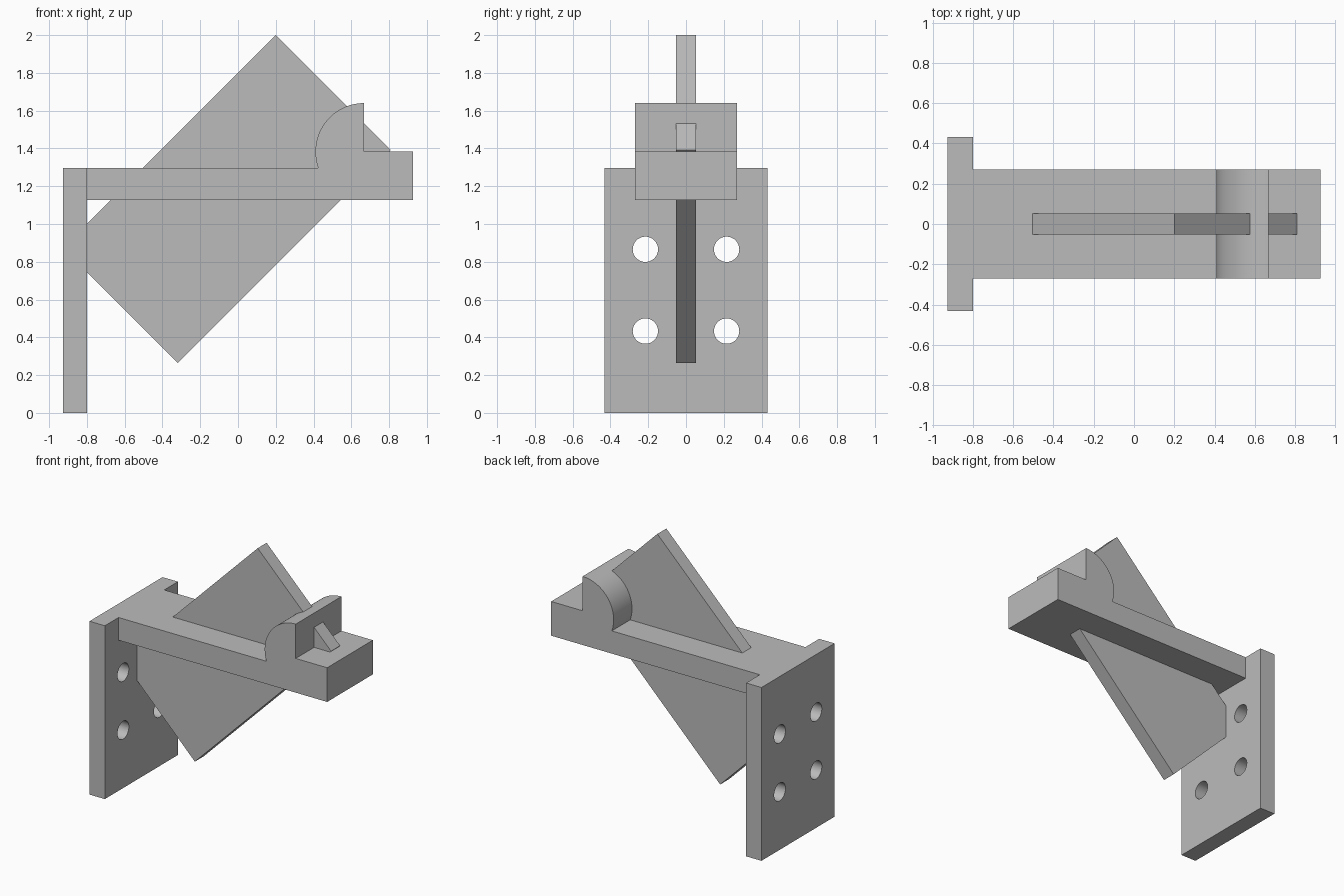
import bpy, bmesh, math
from mathutils import Matrix

cube = bpy.data.objects.get("Cube")
if cube:
    bpy.data.objects.remove(cube, do_unlink=True)

grey = bpy.data.materials.new("plain grey")
grey.use_nodes = True
colour = (0.5, 0.5, 0.5, 1)
grey.diffuse_color = colour
grey.node_tree.nodes["Principled BSDF"].inputs["Base Color"].default_value = colour


def make_object(name, bm):
    bmesh.ops.recalc_face_normals(bm, faces=bm.faces)
    mesh = bpy.data.meshes.new(name)
    bm.to_mesh(mesh)
    bm.free()
    mesh.materials.append(grey)
    obj = bpy.data.objects.new(name, mesh)
    bpy.context.collection.objects.link(obj)
    return obj


def extrude_profile(name, points, half_width):
    """Extrude an x-z outline symmetrically along y."""
    bm = bmesh.new()
    face = bm.faces.new([bm.verts.new((x, -half_width, z)) for x, z in points])
    new = bmesh.ops.extrude_face_region(bm, geom=[face])["geom"]
    verts = [v for v in new if isinstance(v, bmesh.types.BMVert)]
    bmesh.ops.translate(bm, verts=verts, vec=(0, 2 * half_width, 0))
    return make_object(name, bm)


BACK, WALL, TIP = -0.927, -0.80, 0.927

# Mounting plate with four through holes
plate = extrude_profile("mounting_plate",
                        [(BACK, 0), (WALL, 0), (WALL, 1.297), (BACK, 1.297)], 0.432)
bm = bmesh.new()
for y in (-0.215, 0.215):
    for z in (0.433, 0.866):
        place = Matrix.Translation((WALL, y, z)) @ Matrix.Rotation(math.pi / 2, 4, "Y")
        bmesh.ops.create_cone(bm, cap_ends=True, segments=48, radius1=0.067,
                              radius2=0.067, depth=0.6, matrix=place)
cutter = make_object("hole_cutter", bm)
cutter.hide_render = True
cutter.hide_viewport = True
holes = plate.modifiers.new("holes", "BOOLEAN")
holes.object = cutter
holes.solver = "EXACT"
bpy.context.view_layer.update()
cut_mesh = bpy.data.meshes.new_from_object(
    plate.evaluated_get(bpy.context.evaluated_depsgraph_get()))
plate.modifiers.clear()
plate.data = cut_mesh
bpy.data.objects.remove(cutter, do_unlink=True)

# Arm with rounded stop and stepped end
cx, cz, radius = 0.667, 1.383, 0.257
start = math.pi + math.asin((cz - 1.297) / radius)
steps = 32
arc = []
for i in range(steps + 1):
    a = start + (math.pi / 2 - start) * i / steps
    arc.append((cx + radius * math.cos(a), cz + radius * math.sin(a)))
arm = extrude_profile("support_arm",
                      [(WALL, 1.127), (WALL, 1.297)] + arc
                      + [(cx, cz), (TIP, cz), (TIP, 1.127)], 0.27)

# Diagonal gusset, trimmed flat against the plate
gusset = extrude_profile("diagonal_gusset",
                         [(WALL, 1.0), (0.2, 2.0), (0.808, 1.392),
                          (-0.32, 0.264), (WALL, 0.744)], 0.053)

# Smooth the curved walls while keeping edges sharp
bpy.ops.object.select_all(action="DESELECT")
for obj in (plate, arm):
    obj.select_set(True)
bpy.context.view_layer.objects.active = arm
bpy.ops.object.shade_smooth_by_angle(angle=math.radians(30))
